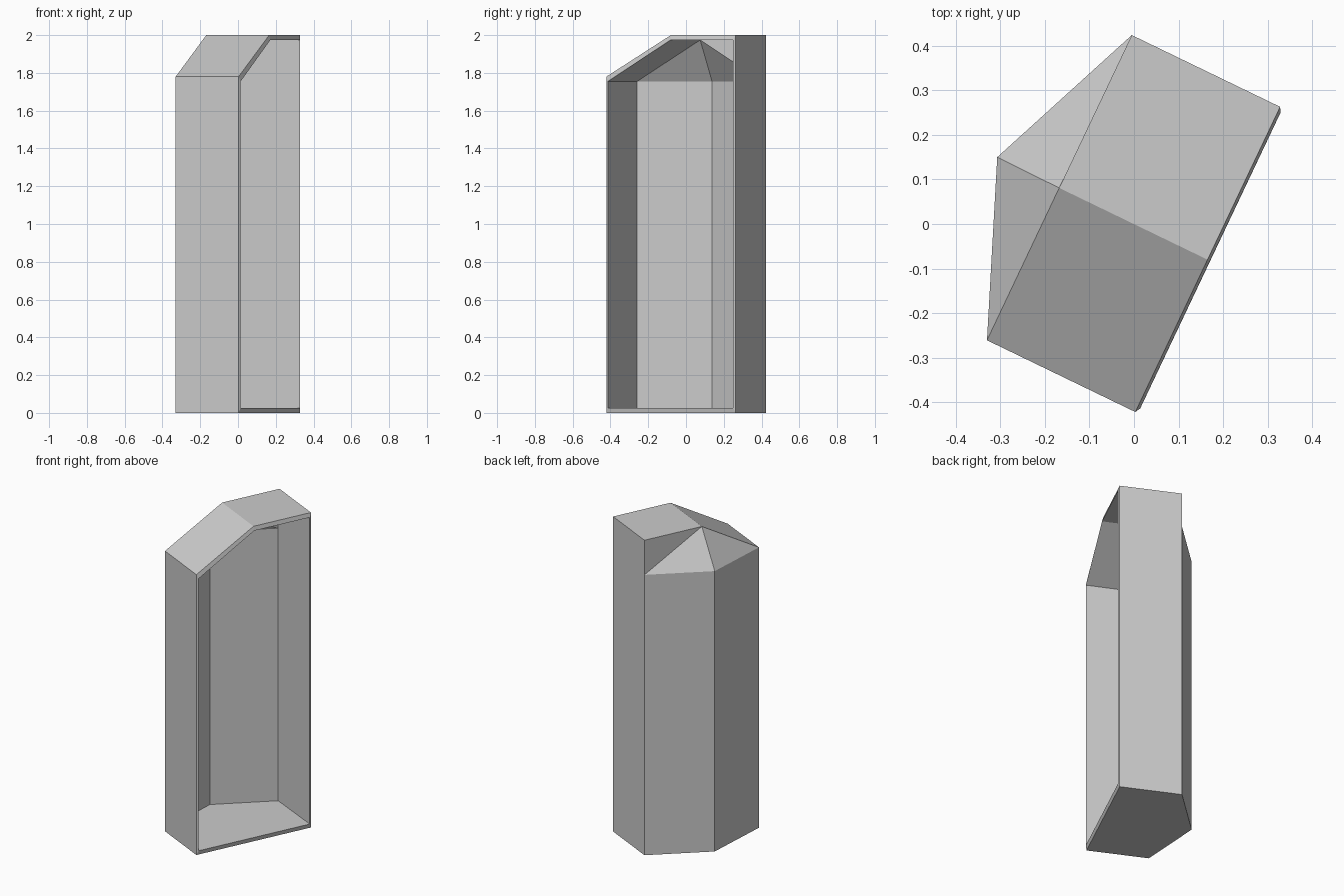
import bpy, bmesh

if "Cube" in bpy.data.objects:
    bpy.data.objects.remove(bpy.data.objects["Cube"])

bm = bmesh.new()


def shell(plan, ridge, floor, eave, top):
    """Five-sided booth skin, open on the C-B side; returns its mouth loop."""
    a, b, c, d, e = plan
    p, q = ridge

    def v(xy, z):
        return bm.verts.new((xy[0], xy[1], z))

    a0, b0, c0, d0, e0 = (v(pt, floor) for pt in plan)
    a1, c1, d1, e1 = (v(pt, eave) for pt in (a, c, d, e))
    a2, b2, p2, q2 = (v(pt, top) for pt in (a, b, p, q))
    for face in ((a0, b0, c0, d0, e0),        # floor
                 (c0, d0, d1, c1),            # end wall
                 (d0, e0, e1, d1),            # rear walls
                 (e0, a0, a1, e1),
                 (a0, b0, b2, a2, a1),        # tall end wall
                 (a2, b2, q2, p2),            # flat roof
                 (p2, q2, c1, d1),            # sloping roof
                 (d1, p2, e1),                # rear roof facets
                 (e1, p2, a1),
                 (a1, p2, a2)):
        bm.faces.new(face)
    return [c0, b0, b2, q2, c1]


# outer skin and inner lining, plan corners run A, B, C, D, E
outer = shell([(-.005, .424), (.328, .263), (.003, -.422), (-.33, -.261), (-.307, .15)],
              [(-.168, .081), (.165, -.08)], 0, 1.78, 2)
inner = shell([(-.002, .406), (.329, .25), (.014, -.414), (-.314, -.259), (-.294, .138)],
              [(-.157, .075), (.171, -.082)], .027, 1.755, 1.974)

# rim joining both skins around the opening
for i in range(5):
    j = (i + 1) % 5
    bm.faces.new((outer[i], outer[j], inner[j], inner[i]))

bmesh.ops.recalc_face_normals(bm, faces=bm.faces)
mesh = bpy.data.meshes.new("booth_shell")
bm.to_mesh(mesh)
bm.free()
bpy.context.collection.objects.link(bpy.data.objects.new("booth_shell", mesh))
